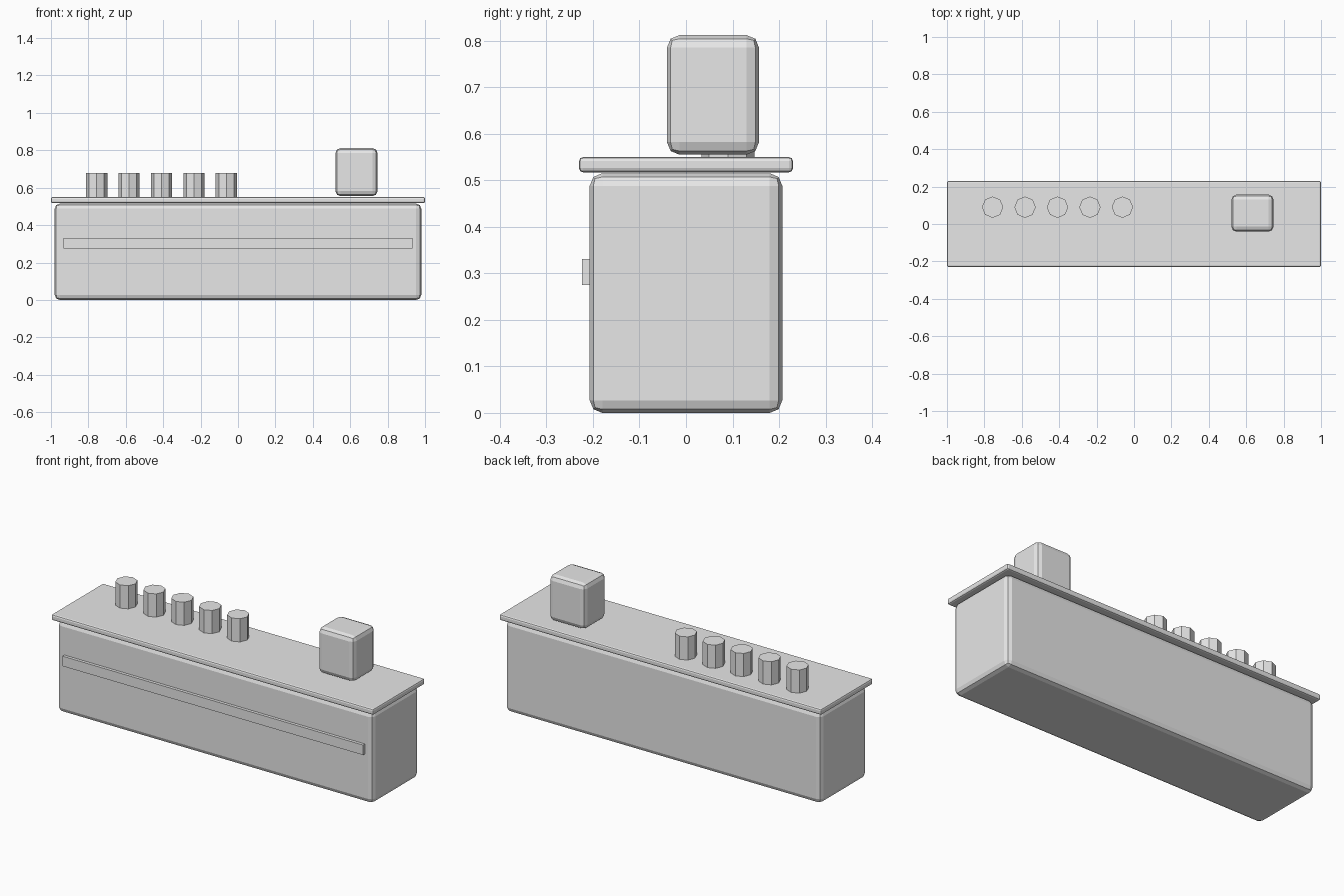
import bpy
import math

cube = bpy.data.objects.get("Cube")
if cube:
    bpy.data.objects.remove(cube, do_unlink=True)

grey = bpy.data.materials.new("light_grey")
grey.use_nodes = True
colour = (0.8, 0.8, 0.8, 1)
grey.diffuse_color = colour
grey.node_tree.nodes["Principled BSDF"].inputs["Base Color"].default_value = colour


def box(name, low, high, bevel=0.0):
    """Box between two corners, with an optional two-step rounded edge."""
    centre = [(a + b) / 2 for a, b in zip(low, high)]
    bpy.ops.mesh.primitive_cube_add(size=1, location=centre)
    obj = bpy.context.object
    obj.name = name
    obj.scale = [b - a for a, b in zip(low, high)]
    bpy.ops.object.transform_apply(location=False, rotation=False, scale=True)
    obj.data.materials.append(grey)
    if bevel:
        mod = obj.modifiers.new("rounded_edges", "BEVEL")
        mod.width = bevel
        mod.segments = 2
    return obj


# Counter body, worktop and front trim
box("counter_body", (-0.98, -0.207, 0), (0.98, 0.207, 0.515), 0.027)
box("worktop", (-1, -0.23, 0.517), (1, 0.23, 0.55), 0.009)
box("front_trim", (-0.934, -0.224, 0.275), (0.934, -0.2, 0.331))

# Machine on the worktop
box("counter_machine", (0.521, -0.041, 0.555), (0.746, 0.157, 0.812), 0.027)

# Row of eight-sided jars
for i in range(5):
    bpy.ops.mesh.primitive_cylinder_add(
        vertices=8, radius=0.057, depth=0.13,
        location=(-0.756 + 0.1735 * i, 0.09, 0.615))
    jar = bpy.context.object
    jar.name = f"jar_{i + 1}"
    jar.data.materials.append(grey)
